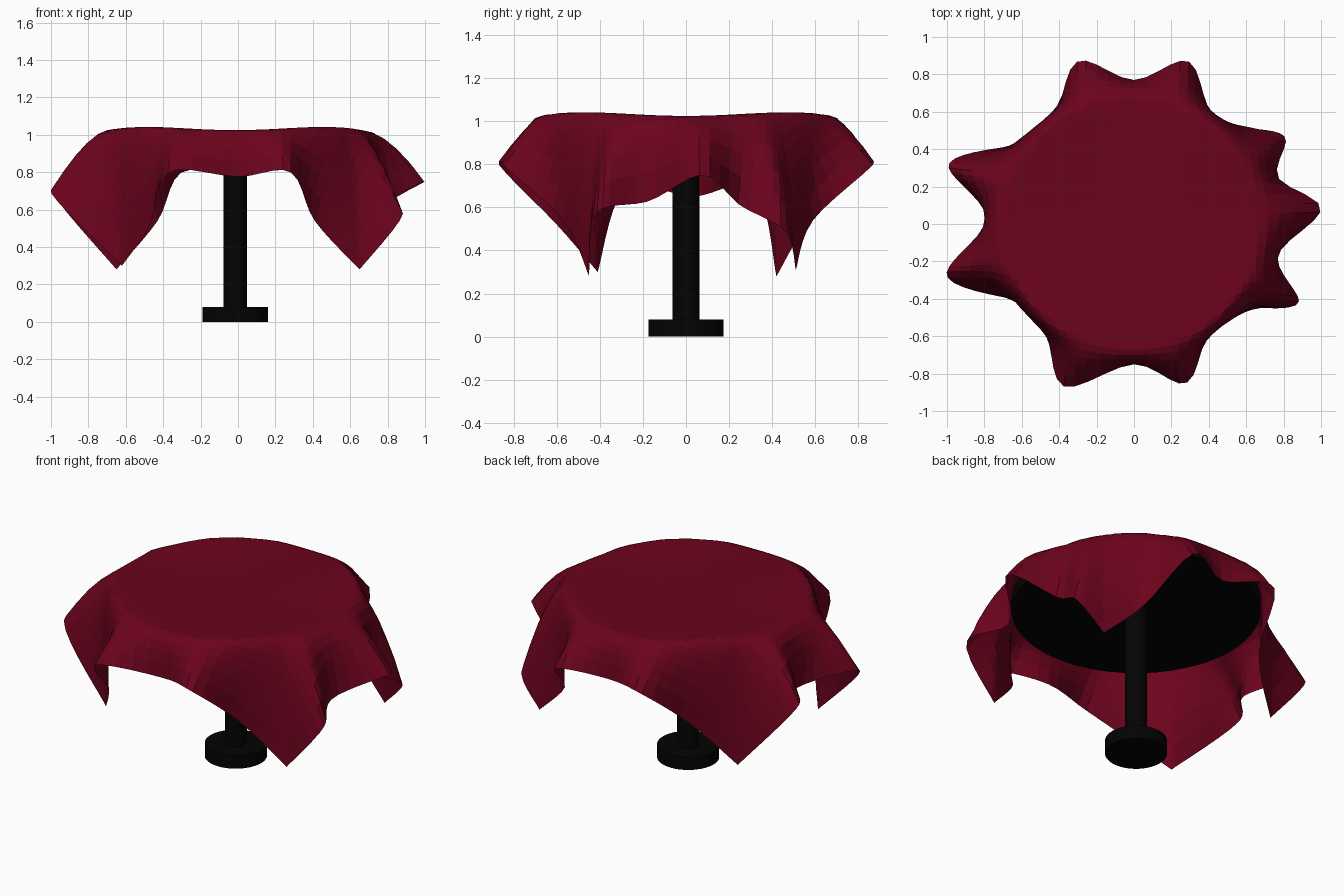
import bpy, bmesh
from math import atan2, cos, sin, pi, radians, remainder, hypot
from mathutils import Vector

if "Cube" in bpy.data.objects:
    bpy.data.objects.remove(bpy.data.objects["Cube"])

CX = -0.015      # table axis
RIM = 0.67       # radius where the cloth starts to bend down
HALF = 0.98      # half side of the square cloth
CELLS = 32


def material(name, rgb):
    mat = bpy.data.materials.new(name)
    mat.use_nodes = True
    mat.diffuse_color = (*rgb, 1)
    mat.node_tree.nodes["Principled BSDF"].inputs["Base Color"].default_value = (*rgb, 1)
    return mat


black = material("black", (0.001, 0.001, 0.001))
wine_red = material("wine red", (0.15, 0.001, 0.012))


# Table: base, pole and round top
def disc(name, radius, bottom, top, sides):
    bpy.ops.mesh.primitive_cylinder_add(vertices=sides, radius=radius, depth=top - bottom,
                                        location=(CX, 0, (top + bottom) / 2))
    obj = bpy.context.object
    obj.name = name
    obj.data.materials.append(black)
    bpy.ops.object.shade_smooth_by_angle(angle=radians(30))


disc("table_base", 0.175, 0, 0.08, 48)
disc("table_pole", 0.062, 0.08, 0.95, 32)
disc("table_top", 0.7, 0.925, 1.0, 64)

# Hem of the cloth, one list per side: cloth angle, then x, y, z
corner_a = (0.65, -0.45, 0.28)
corner_b = (0.65, 0.51, 0.31)
corner_c = (-0.65, 0.42, 0.28)
corner_d = (-0.62, -0.41, 0.30)
SIDES = [
    [(-45, corner_a), (-33, (0.88, -0.42, 0.57)), (-13, (0.77, -0.17, 0.63)), (5, (1, 0.08, 0.75)),
     (18, (0.77, 0.25, 0.61)), (31, (0.81, 0.46, 0.49)), (45, corner_b)],
    [(45, corner_b), (58, (0.42, 0.59, 0.54)), (73, (0.29, 0.87, 0.8)), (90, (0, 0.77, 0.775)),
     (107, (-0.3, 0.87, 0.8)), (122, (-0.43, 0.58, 0.54)), (135, corner_c)],
    [(135, corner_c), (154, (-0.99, 0.32, 0.69)), (180, (-0.79, 0.03, 0.65)),
     (206, (-1, -0.28, 0.69)), (225, corner_d)],
    [(225, corner_d), (238, (-0.47, -0.6, 0.52)), (253, (-0.37, -0.87, 0.8)), (270, (0, -0.75, 0.775)),
     (287, (0.28, -0.85, 0.8)), (302, (0.41, -0.57, 0.54)), (315, corner_a)],
]


def hem(deg):
    """Smooth point on the hem at a cloth angle, sharp only at the four corners."""
    deg = (deg + 45) % 360 - 45
    side = SIDES[min(3, int((deg + 45) // 90))]
    i = max(k for k in range(len(side) - 1) if side[k][0] <= deg + 1e-6)
    t = (deg - side[i][0]) / (side[i + 1][0] - side[i][0])
    p0, p1, p2, p3 = (Vector(side[min(max(k, 0), len(side) - 1)][1]) for k in range(i - 1, i + 3))
    return p1 + ((p2 - p0) * t + (2 * p0 - 5 * p1 + 4 * p2 - p3) * t ** 2
                 + (3 * p1 - p0 - 3 * p2 + p3) * t ** 3) / 2


def drape(u, v):
    """Place a point of the flat cloth: level on the table, then curving down to the hem."""
    rho, phi = hypot(u, v), atan2(v, u)
    end = hem(phi * 180 / pi)
    swing = remainder(atan2(end.y, end.x - CX) - phi, 2 * pi)
    angle = phi + swing * min(1, rho / RIM) ** 2
    out = Vector((cos(angle), sin(angle), 0))
    height = 1.025 + 0.018 * sin(2 * angle) ** 2 * min(1, rho / RIM) ** 3
    level = Vector((CX, 0, height))
    if rho <= RIM:
        return level + out * rho
    edge = HALF / max(abs(cos(phi)), abs(sin(phi)))
    t = (rho - RIM) / (edge - RIM)
    start = level + out * RIM
    # the shoulders are fuller on the left and right sides
    bend = level + out * (RIM + 0.085 + 0.06 * cos(angle) ** 4)
    return start * (1 - t) ** 2 + bend * 2 * t * (1 - t) + end * t ** 2


# Tablecloth: a flat square grid dropped over the table
bm = bmesh.new()
bmesh.ops.create_grid(bm, x_segments=CELLS, y_segments=CELLS, size=HALF)
for vert in bm.verts:
    vert.co = drape(vert.co.x, vert.co.y)
bmesh.ops.recalc_face_normals(bm, faces=bm.faces)
mesh = bpy.data.meshes.new("tablecloth")
bm.to_mesh(mesh)
bm.free()
mesh.materials.append(wine_red)
cloth = bpy.data.objects.new("tablecloth", mesh)
bpy.context.collection.objects.link(cloth)
